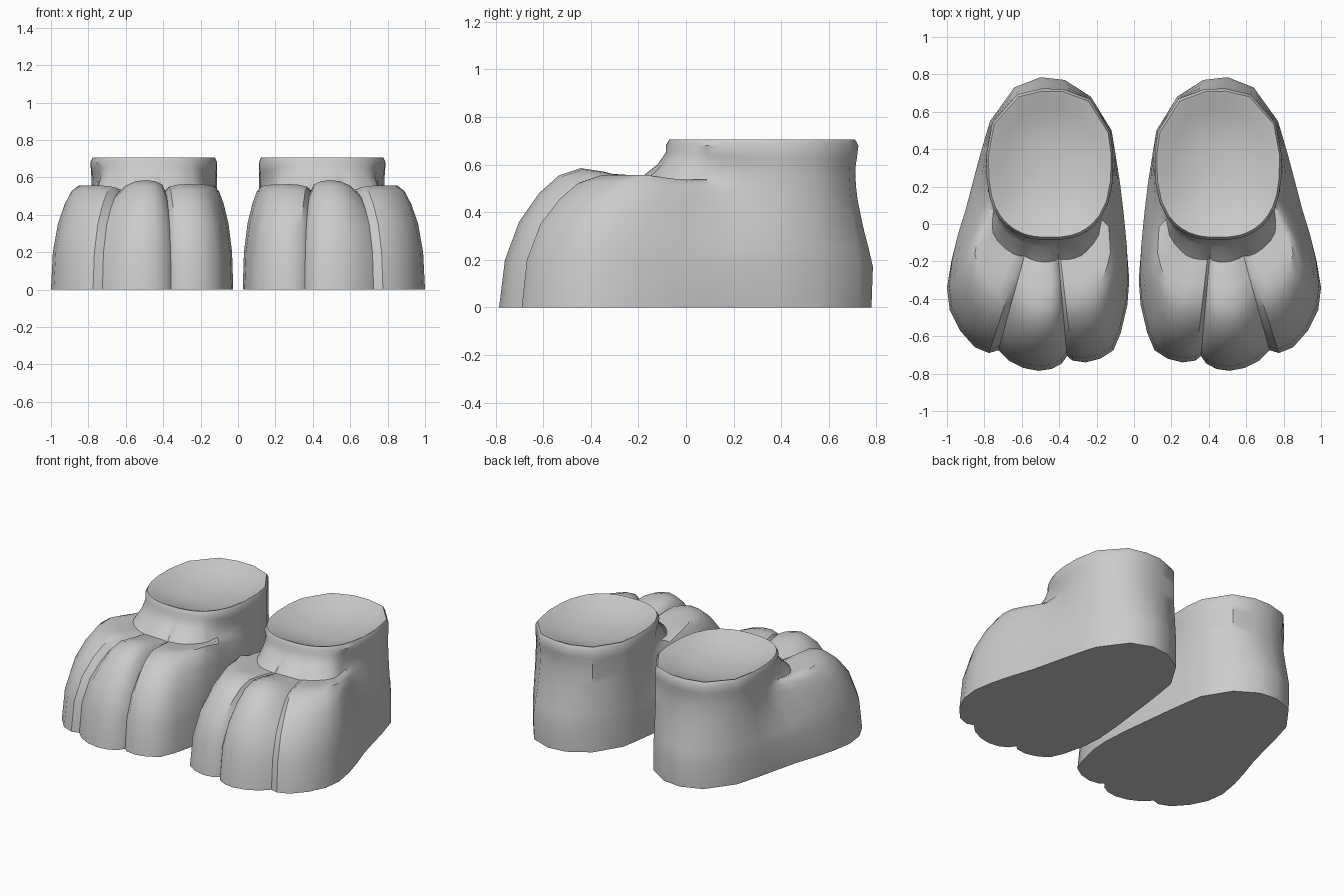
import bpy, bmesh, math

if "Cube" in bpy.data.objects:
    bpy.data.objects.remove(bpy.data.objects["Cube"])

grey = bpy.data.materials.new("light grey")
grey.diffuse_color = (0.6, 0.6, 0.6, 1)
grey.use_nodes = True
grey.node_tree.nodes["Principled BSDF"].inputs["Base Color"].default_value = grey.diffuse_color

# Sole outline from the heel round the inner side, three toes and outer side:
# x, y, drop of the toe top (largest in the creases between toes)
SOLE = [
    (.50, .785, 0), (.37, .77, 0), (.23, .68, 0), (.12, .50, 0), (.10, .38, 0),
    (.075, .22, 0), (.055, .06, 0), (.035, -.12, .05), (.025, -.30, .05),
    (.035, -.43, .05), (.07, -.58, .04), (.11, -.675, .04), (.18, -.72, .035),
    (.26, -.74, .04), (.33, -.73, .06), (.358, -.705, .11), (.385, -.745, .04),
    (.44, -.775, .01), (.51, -.785, 0), (.59, -.77, .01), (.67, -.73, .05),
    (.725, -.675, .11), (.775, -.69, .06), (.85, -.66, .05), (.93, -.57, .05),
    (.985, -.46, .05), (1.0, -.34, .05), (.98, -.20, .05), (.945, -.06, .03),
    (.90, .08, 0), (.86, .23, 0), (.82, .38, 0), (.77, .55, 0), (.64, .73, 0),
]
# Profiles from ground to ankle: fraction of the way to the rim, height
FRONT = [(0, 0), (.035, .2), (.12, .36), (.24, .48), (.36, .555), (.49, .585),
         (.63, .57), (.83, .535), (.95, .6), (1, .65), (1, .68)]
BACK = [(.1, 0), (0, .17), (.3, .25), (.6, .32), (.85, .39), (1.05, .45),
        (1.15, .5), (1.22, .55), (1.2, .59), (1.1, .63), (1, .68)]
FADE = [0, 0, .4, .85, 1, 1, .8, .3, 0, 0, 0]
# Rim and shallow hollow: scale of the ankle outline, height
RIM = [(.965, .705), (.92, .70), (.72, .665), (.48, .64), (.22, .626)]
CX, CY = .45, .32


def rim_offset(x, y):
    """Offset from the ankle centre to its rounded outline, towards x, y."""
    dx, dy = x - CX, y - CY
    s = (abs(dx / .34) ** 2.5 + abs(dy / .405) ** 2.5) ** (-1 / 2.5)
    return dx * s, dy * s


def make_foot(name, side):
    bm = bmesh.new()
    rings = []
    # Body with toes
    for (tf, zf), (tb, zb), fade in zip(FRONT, BACK, FADE):
        ring = []
        for x, y, drop in SOLE:
            u = min(1, max(0, (.25 - y) / .6))
            w = u * u * (3 - 2 * u)
            d = drop * fade
            t = tb + (tf - tb) * w + d * .35
            z = (zb + (zf - zb) * w) * (1 - d)
            rx, ry = rim_offset(x, y)
            px = x + (CX + rx - x) * t
            py = y + (CY + ry - y) * t
            ring.append(bm.verts.new((side * px, py, z)))
        rings.append(ring)
    # Rim and hollow
    for s, z in RIM:
        ring = []
        for x, y, _ in SOLE:
            rx, ry = rim_offset(x, y)
            ring.append(bm.verts.new((side * (CX + rx * s), CY + ry * s, z)))
        rings.append(ring)
    n = len(SOLE)
    for a, b in zip(rings, rings[1:]):
        for i in range(n):
            j = (i + 1) % n
            bm.faces.new((a[i], a[j], b[j], b[i]))
    # Flat sole and hollow floor
    bm.faces.new(rings[0])
    bm.faces.new(rings[-1])
    bmesh.ops.recalc_face_normals(bm, faces=bm.faces)
    mesh = bpy.data.meshes.new(name)
    bm.to_mesh(mesh)
    bm.free()
    mesh.materials.append(grey)
    ob = bpy.data.objects.new(name, mesh)
    bpy.context.collection.objects.link(ob)
    bpy.ops.object.select_all(action='DESELECT')
    ob.select_set(True)
    bpy.context.view_layer.objects.active = ob
    bpy.ops.object.shade_smooth_by_angle(angle=math.radians(38))


make_foot("right_foot", 1)
make_foot("left_foot", -1)
